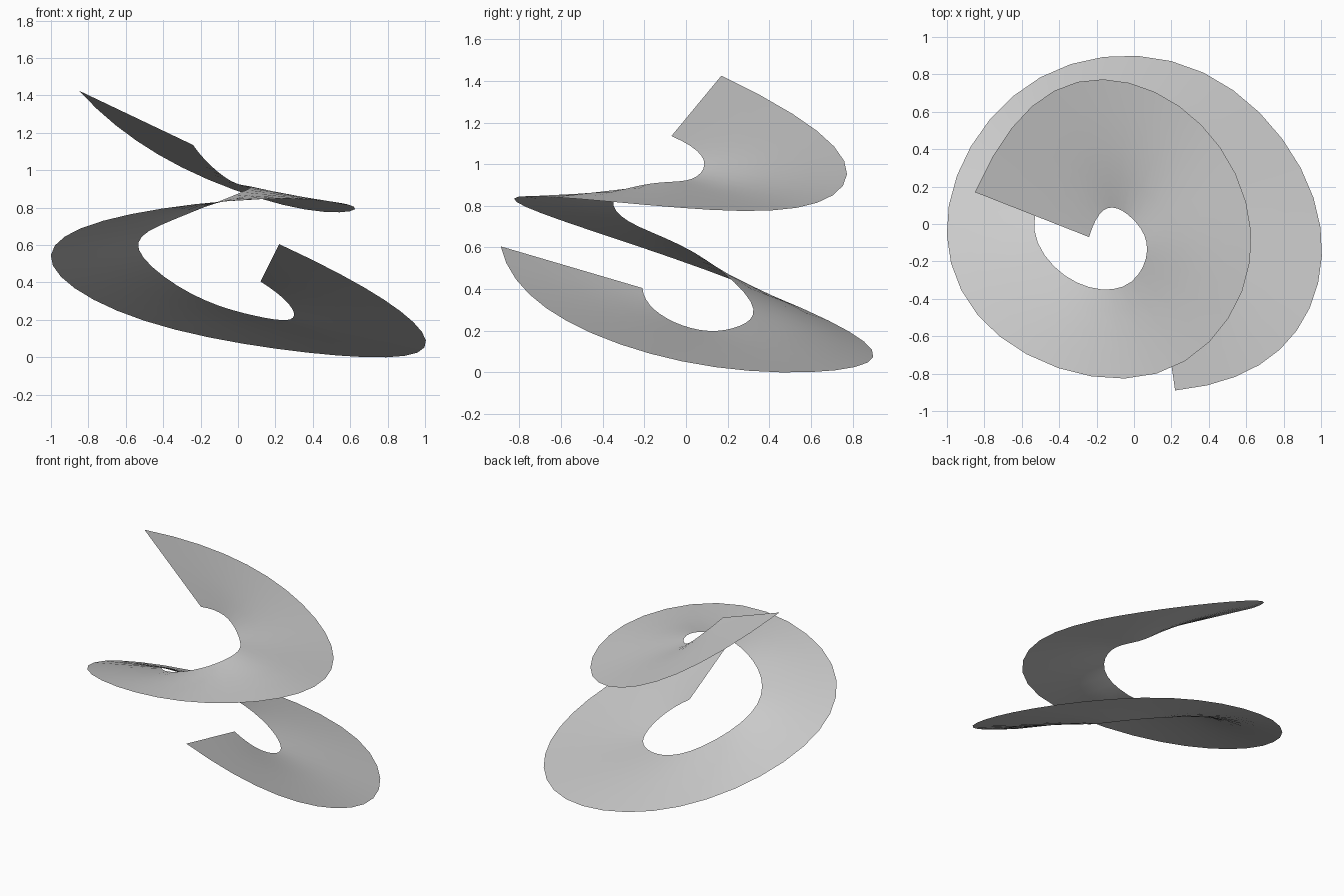
import bpy
import math
from mathutils import Vector

default = bpy.data.objects.get("Cube")
if default:
    bpy.data.objects.remove(default, do_unlink=True)

STEPS = 5    # ribbon segments between two stations
ACROSS = 4   # quads across the ribbon

# Guide points, one per station along the spiral
OUTER = [(.22, -.89, .60), (.87, -.57, .24), (.96, .14, .02), (.37, .81, .02),
         (-.5, .785, .19), (-.99, .1, .485), (-.72, -.6, .725), (.12, -.8, .84),
         (.62, -.2, .8), (.36, .53, .785), (-.3, .76, 1.01), (-.85, .17, 1.42)]
INNER = [(.12, -.21, .40), (.275, -.125, .275), (.28, .07, .198), (.09, .255, .217),
         (-.25, .31, .335), (-.53, .04, .57), (-.37, -.275, .72), (-.06, -.335, .845),
         (.07, -.14, .905), (-.01, .03, .925), (-.14, .085, 1.015), (-.24, -.07, 1.13)]


def smooth_path(points):
    """Sample a curvature-continuous cubic spline through the points."""
    p = [Vector(q) for q in points]
    last = len(p) - 1
    m = [p[min(i + 1, last)] - p[max(i - 1, 0)] for i in range(last + 1)]
    for _ in range(40):
        m[0] = 2 * (p[1] - p[0]) - m[1]
        m[last] = 2 * (p[last] - p[last - 1]) - m[last - 1]
        for i in range(1, last):
            m[i] = (3 * (p[i + 1] - p[i - 1]) - m[i - 1] - m[i + 1]) / 4
    path = []
    for i in range(last):
        for s in range(STEPS):
            t = s / STEPS
            a = 2 * t**3 - 3 * t**2 + 1
            path.append(a * p[i] + (1 - a) * p[i + 1]
                        + (t**3 - 2 * t**2 + t) * m[i] + (t**3 - t**2) * m[i + 1])
    return path + [p[last]]


# Straight rulings joining the inner edge to the outer edge
verts = [inner.lerp(outer, k / ACROSS)
         for inner, outer in zip(smooth_path(INNER), smooth_path(OUTER))
         for k in range(ACROSS + 1)]
row = ACROSS + 1
floor = min(v.z for v in verts)
for v in verts:
    v.z -= floor
faces = [(i * row + k, i * row + k + 1, (i + 1) * row + k + 1, (i + 1) * row + k)
         for i in range(len(verts) // row - 1) for k in range(ACROSS)]

mesh = bpy.data.meshes.new("spiral_ribbon")
mesh.from_pydata(verts, [], faces)
ribbon = bpy.data.objects.new("spiral_ribbon", mesh)
bpy.context.collection.objects.link(ribbon)

# Plain grey finish
grey = bpy.data.materials.new("plain_grey")
grey.use_nodes = True
colour = (.6, .6, .6, 1)
grey.diffuse_color = colour
grey.node_tree.nodes["Principled BSDF"].inputs["Base Color"].default_value = colour
mesh.materials.append(grey)

bpy.context.view_layer.objects.active = ribbon
ribbon.select_set(True)
bpy.ops.object.shade_smooth_by_angle(angle=math.radians(30))
